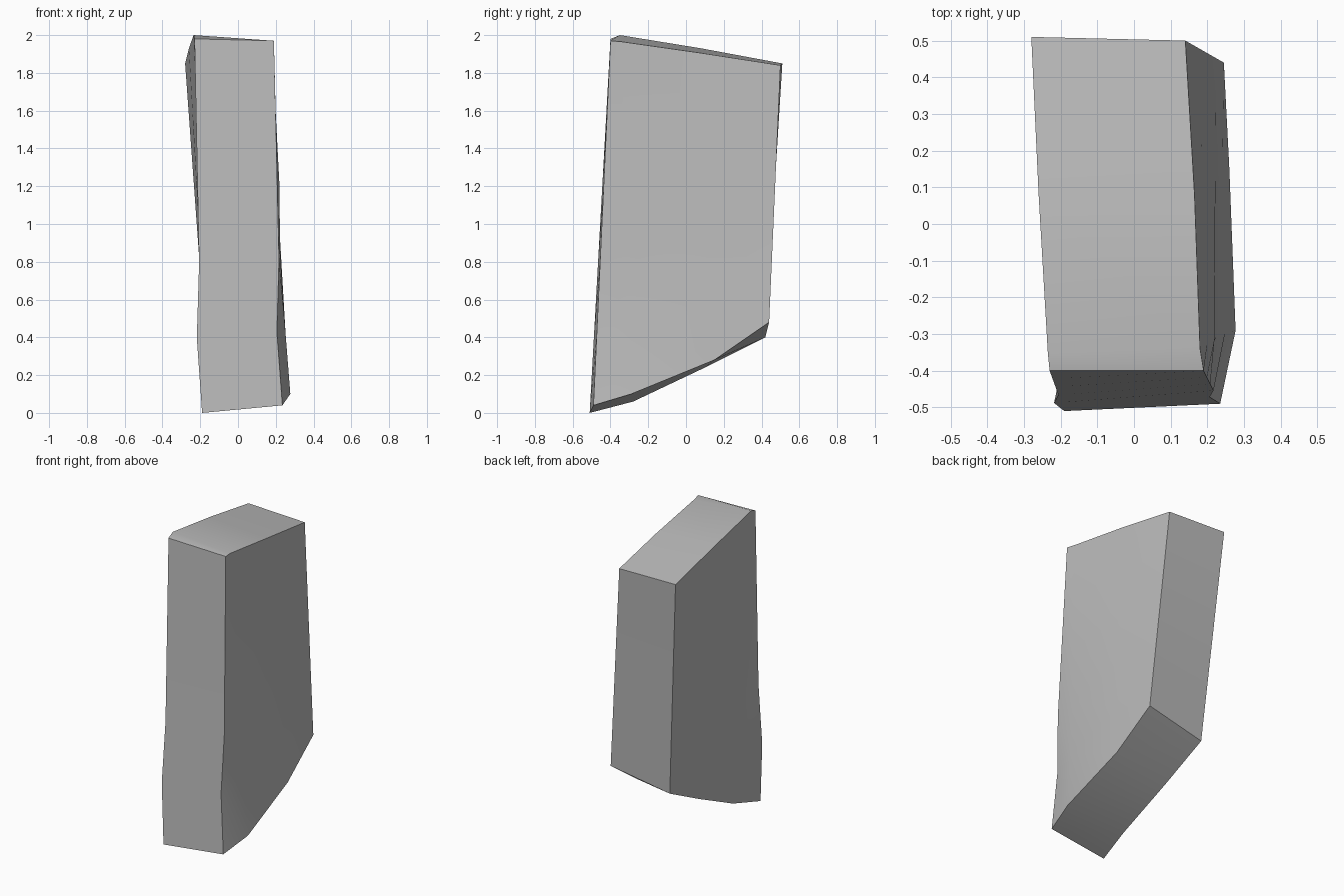
import bpy
import bmesh
import math
from mathutils import Vector

if "Cube" in bpy.data.objects:
    bpy.data.objects.remove(bpy.data.objects["Cube"], do_unlink=True)

stone = bpy.data.materials.new("pale grey stone")
stone.use_nodes = True
grey = (0.5, 0.5, 0.5, 1)
stone.diffuse_color = grey
stone.node_tree.nodes["Principled BSDF"].inputs["Base Color"].default_value = grey

# Top and bottom edges of each broad side, from front to back
left_top = [(.19, -.4, 1.97), (.18, -.34, 1.965), (.165, .08, 1.905), (.14, .5, 1.84)]
left_bottom = [(.235, -.49, .04), (.277, -.29, .1), (.26, .15, .28), (.245, .44, .48)]
right_top = [(-.23, -.4, 1.98), (-.235, -.35, 2), (-.26, .08, 1.93), (-.28, .51, 1.85)]
right_bottom = [(-.19, -.51, 0), (-.15, -.28, .06), (-.165, .1, .24), (-.175, .42, .4)]
levels = [0, .2, .4, .6, .8, 1]
bend = {(0, .8): -.02, (1, .8): -.01, (1, .6): -.015}

bm = bmesh.new()


def broad_side(top, bottom):
    """Grid of vertices between the two edges, pinched near the foot."""
    grid = []
    for t in levels:
        row = []
        for i, (a, b) in enumerate(zip(top, bottom)):
            p = Vector(a).lerp(Vector(b), t)
            p.x += bend.get((i, t), 0)
            row.append(bm.verts.new(p))
        grid.append(row)
    return grid


def strip(a, b):
    """Quads joining two rows of vertices."""
    for i in range(len(a) - 1):
        bm.faces.new((a[i], a[i + 1], b[i + 1], b[i]))


left = broad_side(left_top, left_bottom)
right = broad_side(right_top, right_bottom)
for side in (left, right):
    for upper, lower in zip(side, side[1:]):
        strip(upper, lower)

# Top, underside, front and back
strip(left[0], right[0])
strip(left[-1], right[-1])
for end in (0, -1):
    strip([r[end] for r in left], [r[end] for r in right])

bmesh.ops.recalc_face_normals(bm, faces=bm.faces)
mesh = bpy.data.meshes.new("stone_slab")
bm.to_mesh(mesh)
bm.free()
mesh.materials.append(stone)
slab = bpy.data.objects.new("stone_slab", mesh)
bpy.context.collection.objects.link(slab)

# Soft faces with crisp borders
bpy.ops.object.select_all(action="DESELECT")
slab.select_set(True)
bpy.context.view_layer.objects.active = slab
bpy.ops.object.shade_smooth_by_angle(angle=math.radians(30))
